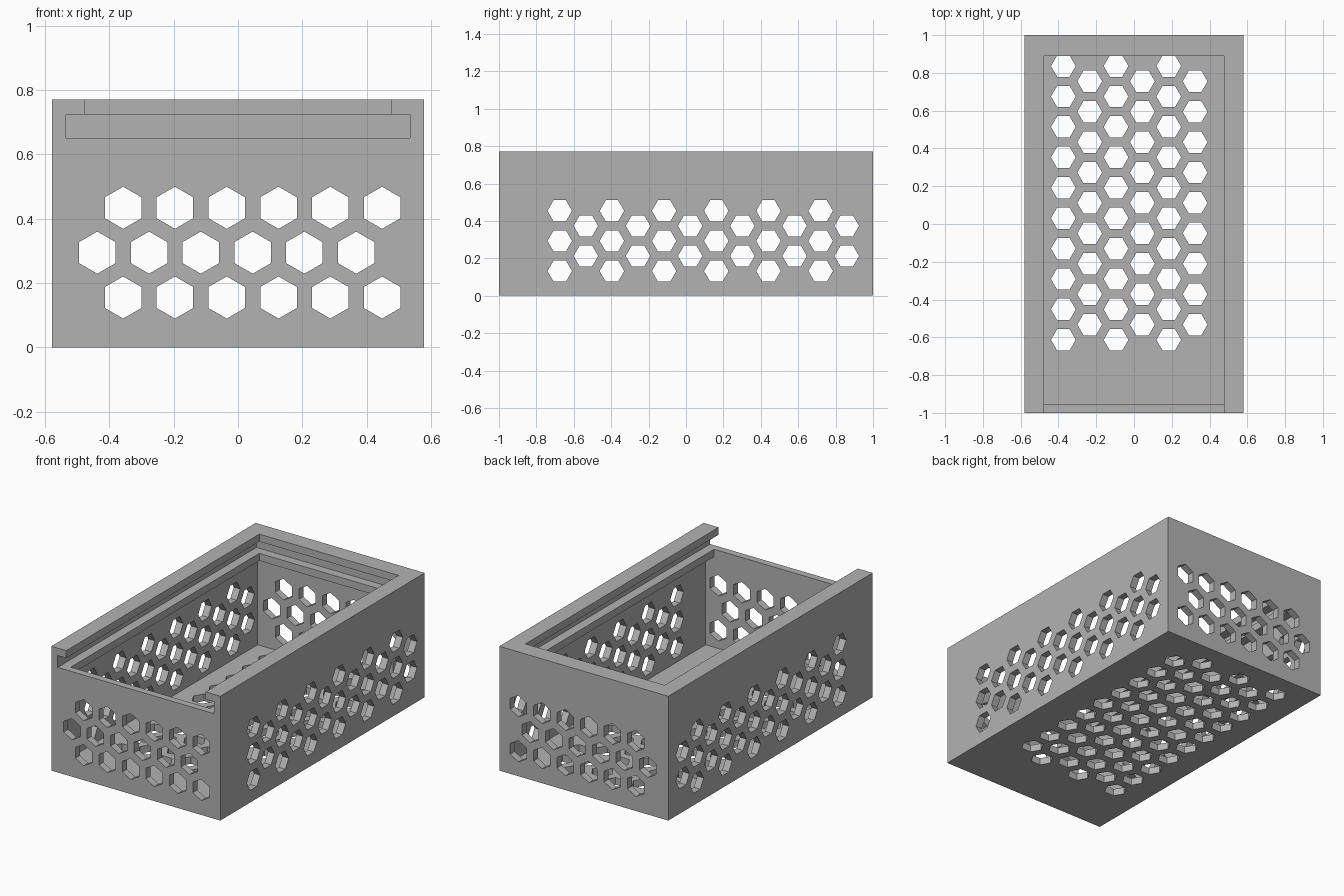
import bpy, bmesh, math
from mathutils import Matrix, Vector

cube = bpy.data.objects.get("Cube")
if cube:
    bpy.data.objects.remove(cube, do_unlink=True)

# Main dimensions
HALF_X, HEIGHT = 0.579, 0.77
WALL = 0.044
CAVITY_X, MOUTH_X = HALF_X - WALL, 0.477
MOUTH_BACK = 0.89
LEDGE_LOW, SLOT_LOW, SLOT_TOP = 0.605, 0.651, 0.724
PITCH, STEP = 0.161, 0.1395      # hole spacing in a row, and between rows
HOLE_R = 0.0655

grey = bpy.data.materials.new("grey_plastic")
grey.use_nodes = True
colour = (0.45, 0.45, 0.45, 1)
grey.diffuse_color = colour
grey.node_tree.nodes["Principled BSDF"].inputs["Base Color"].default_value = colour


def finish(bm, name):
    mesh = bpy.data.meshes.new(name)
    bm.to_mesh(mesh)
    bm.free()
    mesh.materials.append(grey)
    obj = bpy.data.objects.new(name, mesh)
    bpy.context.scene.collection.objects.link(obj)
    return obj


def box(name, low, high):
    low, high = Vector(low), Vector(high)
    bm = bmesh.new()
    bmesh.ops.create_cube(bm, size=1, matrix=Matrix.Translation((low + high) / 2)
                          @ Matrix.Diagonal((high - low).to_4d()))
    return finish(bm, name)


def hex_pins(name, centres, axis, length, turn):
    """Hexagonal prisms along an axis; turn spins each one about itself."""
    aim = Vector(axis).to_track_quat("Z", "Y").to_matrix().to_4x4()
    bm = bmesh.new()
    for c in centres:
        bmesh.ops.create_cone(
            bm, cap_ends=True, segments=6, radius1=HOLE_R, radius2=HOLE_R, depth=length,
            matrix=Matrix.Translation(c) @ aim @ Matrix.Rotation(turn, 4, "Z"))
    return finish(bm, name)


def cut(target, cutter):
    cutter.hide_render = True
    mod = target.modifiers.new("cut", "BOOLEAN")
    mod.operation, mod.solver, mod.object = "DIFFERENCE", "EXACT", cutter
    bpy.context.view_layer.objects.active = target
    bpy.ops.object.modifier_apply(modifier=mod.name)
    bpy.data.objects.remove(cutter, do_unlink=True)


# Solid block, hollowed below a ledge, with a lid slot open at the front
case = box("vented_case", (-HALF_X, -1, 0), (HALF_X, 1, HEIGHT))
front, back = -1 + WALL, 1 - WALL
cut(case, box("cavity", (-CAVITY_X, front, WALL), (CAVITY_X, back, LEDGE_LOW)))
cut(case, box("ledge_opening", (-MOUTH_X, front, 0.5), (MOUTH_X, MOUTH_BACK, 0.7)))
cut(case, box("lid_slot", (-CAVITY_X, -1.2, SLOT_LOW), (CAVITY_X, 0.945, SLOT_TOP)))
cut(case, box("lid_opening", (-MOUTH_X, -1.2, 0.69), (MOUTH_X, MOUTH_BACK, 1)))

# Holes through the front and back walls: three staggered rows
end_holes = [(-0.357 - (row % 2) * PITCH / 2 + i * PITCH, 0, 0.155 + row * STEP)
             for row in range(3) for i in range(6)]
# Holes through both side walls: columns of three and two in turn
side_holes = [(0, -0.675 + col * STEP, 0.132 + (col % 2) * PITCH / 2 + i * PITCH)
              for col in range(12) for i in range(3 - col % 2)]
# Holes through the floor: columns of ten and nine in turn
floor_holes = [(-0.374 + col * STEP, -0.613 + (col % 2) * PITCH / 2 + i * PITCH, 0)
               for col in range(6) for i in range(10 - col % 2)]


def turn_for(axis, corner):
    """Spin that puts a hexagon corner along the given direction."""
    q = Vector(axis).to_track_quat("Z", "Y")
    d = q.inverted() @ Vector(corner)
    # a cone's first corner lies on its local y axis
    return math.atan2(-d.x, d.y)


for name, centres, axis, corner, length in (
        ("end_pins", end_holes, (0, 1, 0), (0, 0, 1), 2.4),
        ("side_pins", side_holes, (1, 0, 0), (0, 1, 0), 1.6),
        ("floor_pins", floor_holes, (0, 0, 1), (1, 0, 0), 0.2)):
    cut(case, hex_pins(name, centres, axis, length, turn_for(axis, corner)))
